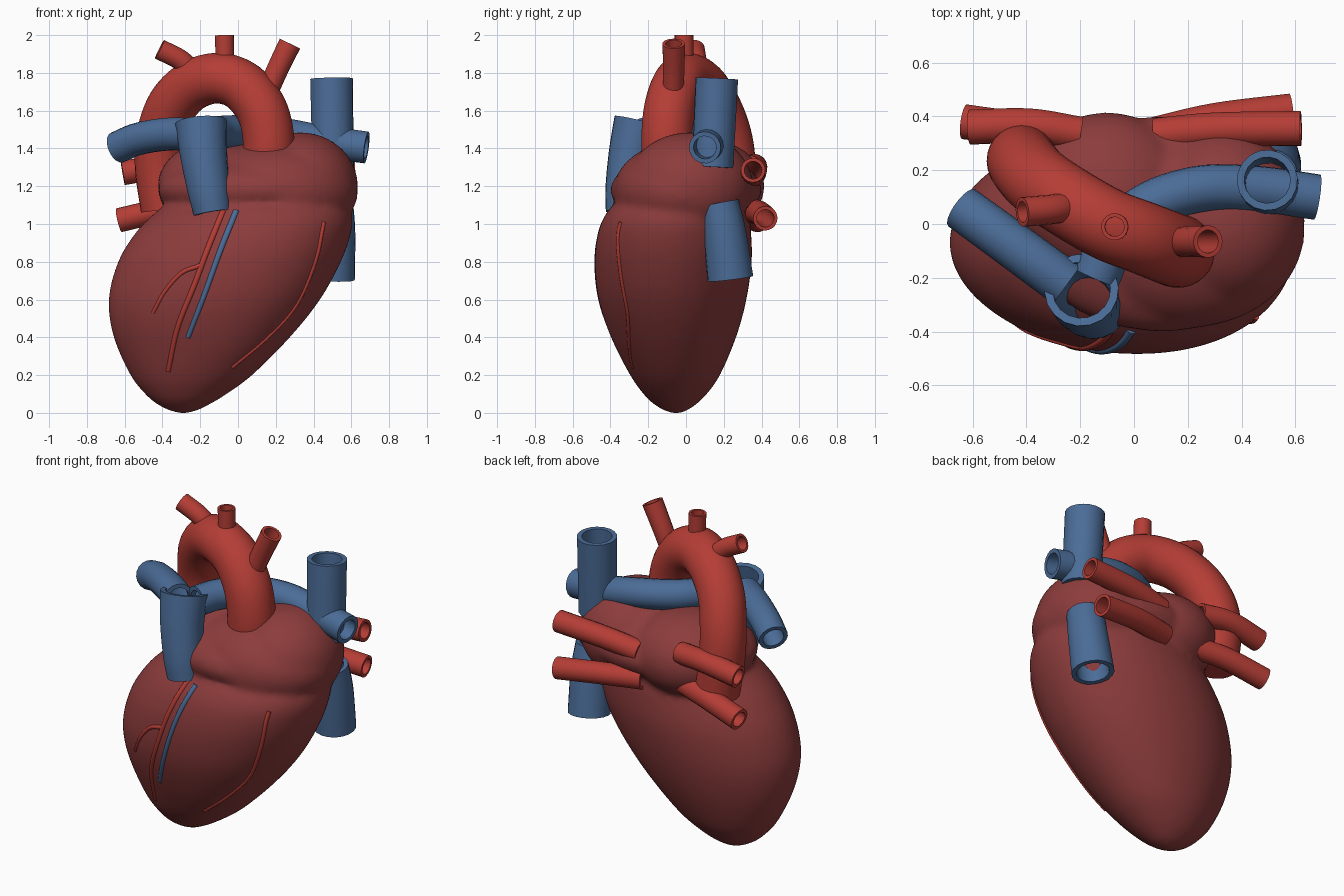
import bpy, bmesh, math
from mathutils import Vector, Matrix

if "Cube" in bpy.data.objects:
    bpy.data.objects.remove(bpy.data.objects["Cube"])


def material(name, rgb):
    m = bpy.data.materials.new(name)
    m.diffuse_color = (*rgb, 1)
    m.use_nodes = True
    m.node_tree.nodes["Principled BSDF"].inputs["Base Color"].default_value = m.diffuse_color
    return m


MUSCLE = material("muscle red", (0.265, 0.045, 0.045))
RED = material("artery red", (0.46, 0.047, 0.036))
BLUE = material("vein blue", (0.07, 0.15, 0.31))


def spline(points, steps):
    """Catmull-Rom through vectors of any size."""
    p = [Vector(q) for q in points]
    p = [p[0] * 2 - p[1]] + p + [p[-1] * 2 - p[-2]]
    out = []
    for i in range(1, len(p) - 2):
        a, b, c, d = p[i - 1:i + 3]
        for s in range(steps):
            t = s / steps
            out.append(0.5 * (b * 2 + (c - a) * t + (a * 2 - b * 5 + c * 4 - d) * t * t
                              + (b * 3 - a - c * 3 + d) * t ** 3))
    return out + [p[-2]]


def loft(bm, rings, closed=False):
    """Skin a list of rings; cap the ends, or join last to first."""
    vs = [[bm.verts.new(c) for c in r] for r in rings]
    n = len(vs[0])
    for a, b in zip(vs, vs[1:] + (vs[:1] if closed else [])):
        for i in range(n):
            j = (i + 1) % n
            bm.faces.new((a[i], a[j], b[j], b[i]))
    if not closed:
        bm.faces.new(vs[0][::-1])
        bm.faces.new(vs[-1])


def finish(name, bm, mat, angle=40):
    bmesh.ops.recalc_face_normals(bm, faces=bm.faces[:])
    me = bpy.data.meshes.new(name)
    bm.to_mesh(me)
    bm.free()
    me.materials.append(mat)
    ob = bpy.data.objects.new(name, me)
    bpy.context.collection.objects.link(ob)
    bpy.ops.object.select_all(action='DESELECT')
    ob.select_set(True)
    bpy.context.view_layer.objects.active = ob
    bpy.ops.object.shade_smooth_by_angle(angle=math.radians(angle))
    return ob


def tube(name, points, r0, r1, mat, sides=18, steps=6, wall=0.72):
    """Vessel along a path; an open pipe, or solid when wall is 0."""
    path = spline(points, steps)
    n = len(path)
    tangent = (path[1] - path[0]).normalized()
    side = tangent.orthogonal().normalized()
    outer, inner = [], []
    for i, c in enumerate(path):
        new = (path[min(i + 1, n - 1)] - path[max(i - 1, 0)]).normalized()
        side = tangent.rotation_difference(new) @ side
        tangent = new
        up = tangent.cross(side)
        r = r0 + (r1 - r0) * i / (n - 1)
        spokes = [r * (math.cos(a) * side + math.sin(a) * up)
                  for a in (k * math.tau / sides for k in range(sides))]
        outer.append([c + s for s in spokes])
        inner.append([c + s * wall for s in spokes])
    bm = bmesh.new()
    if wall:
        loft(bm, outer + inner[::-1], closed=True)
    else:
        loft(bm, outer)
    return finish(name, bm, mat)


# Heart muscle: ventricle cross-sections (z, left, right, front, back)
sections = [
    (0.0, -0.32, -0.26, -0.08, -0.02), (0.015, -0.37, -0.21, -0.12, 0.01),
    (0.05, -0.435, -0.142, -0.175, 0.06), (0.1, -0.492, -0.06, -0.225, 0.11),
    (0.2, -0.57, 0.075, -0.295, 0.18), (0.4, -0.658, 0.275, -0.395, 0.265),
    (0.6, -0.685, 0.435, -0.462, 0.32), (0.8, -0.635, 0.545, -0.482, 0.348),
    (0.95, -0.545, 0.598, -0.465, 0.345), (1.04, -0.46, 0.605, -0.43, 0.335),
    (1.1, -0.38, 0.57, -0.38, 0.31), (1.14, -0.25, 0.45, -0.28, 0.24)]
bm = bmesh.new()
rings = []
for z, xl, xr, yf, yb in spline(sections, 4):
    ring = []
    for k in range(64):
        c, s = math.cos(k * math.tau / 64), math.sin(k * math.tau / 64)
        skew = 0.035 * c * s * min(1, z * 3) if s < 0 else 0   # front leans to the right
        c = abs(c) ** 0.93 if c > 0 else c                     # right side slightly fuller
        ring.append(Vector(((xl + xr) / 2 + (xr - xl) / 2 * c,
                            (yf + yb) / 2 + (yb - yf) / 2 * s + skew, z)))
    rings.append(ring)
loft(bm, rings)
# Atria: a rounded collar, a dome and two lobes
for c, s in (((0.105, 0.0, 1.18), (0.53, 0.4, 0.19)),
             ((0.2, -0.02, 1.17), (0.435, 0.365, 0.27)),
             ((0.33, 0.02, 1.2), (0.305, 0.335, 0.285)),
             ((-0.1, 0.1, 1.2), (0.325, 0.315, 0.25))):
    bmesh.ops.create_uvsphere(bm, u_segments=48, v_segments=28, radius=1,
                              matrix=Matrix.Translation(c) @ Matrix.Diagonal((*s, 1)))
heart = finish("heart_muscle", bm, MUSCLE, 180)
fuse = heart.modifiers.new("fuse", 'REMESH')
fuse.mode = 'VOXEL'
fuse.voxel_size = 0.018
fuse.use_smooth_shade = True
soften = heart.modifiers.new("soften", 'SMOOTH')
soften.factor = 0.5
soften.iterations = 9

# Aorta with its three branches
tube("aorta", [(0.16, -0.095, 1.3), (0.162, -0.1, 1.45), (0.127, -0.088, 1.6), (0.03, -0.05, 1.725),
               (-0.1, 0.0, 1.772), (-0.24, 0.08, 1.735), (-0.35, 0.155, 1.625), (-0.405, 0.215, 1.47),
               (-0.415, 0.24, 1.3), (-0.385, 0.245, 1.08)], 0.138, 0.13, RED, sides=28, wall=0)
tube("aorta_branch_left", [(-0.22, 0.07, 1.78), (-0.3, 0.055, 1.865), (-0.415, 0.045, 1.925)],
     0.055, 0.055, RED)
tube("aorta_branch_middle", [(-0.07, -0.01, 1.8), (-0.07, -0.01, 1.9), (-0.072, -0.01, 2.0)],
     0.05, 0.05, RED)
tube("aorta_branch_right", [(0.15, -0.07, 1.68), (0.21, -0.065, 1.82), (0.275, -0.065, 1.955)],
     0.055, 0.06, RED)

# Pulmonary trunk leaning back into its two arms
tube("pulmonary_trunk", [(-0.135, -0.325, 1.06), (-0.155, -0.315, 1.18), (-0.182, -0.285, 1.37),
                         (-0.195, -0.245, 1.54)], 0.1, 0.138, BLUE, wall=0.78)
tube("pulmonary_arm_left", [(-0.25, -0.225, 1.475), (-0.38, -0.13, 1.475), (-0.53, -0.02, 1.45),
                            (-0.64, 0.06, 1.405)], 0.088, 0.085, BLUE)
tube("pulmonary_arm_right", [(-0.14, -0.2, 1.478), (-0.08, -0.07, 1.487), (0.04, 0.06, 1.49),
                             (0.24, 0.13, 1.475), (0.46, 0.13, 1.435), (0.68, 0.1, 1.405)],
     0.088, 0.085, BLUE)

# Great veins above and below
tube("upper_great_vein", [(0.505, 0.14, 1.3), (0.5, 0.15, 1.5), (0.495, 0.163, 1.77)],
     0.11, 0.113, BLUE, wall=0.76)
tube("lower_great_vein", [(0.505, 0.175, 1.11), (0.508, 0.205, 0.95), (0.497, 0.235, 0.71)],
     0.105, 0.122, BLUE, wall=0.76)

# Lung veins, two each side
for name, pts in {
    "lung_vein_right_upper": [(0.08, 0.33, 1.23), (0.3, 0.35, 1.265), (0.62, 0.355, 1.285)],
    "lung_vein_right_lower": [(0.06, 0.33, 1.07), (0.3, 0.385, 1.06), (0.585, 0.42, 1.03)],
    "lung_vein_left_upper": [(-0.2, 0.335, 1.3), (-0.39, 0.365, 1.305), (-0.61, 0.36, 1.27)],
    "lung_vein_left_lower": [(-0.2, 0.3, 1.1), (-0.39, 0.345, 1.075), (-0.63, 0.38, 1.02)],
}.items():
    tube(name, pts, 0.064, 0.065, RED)

# Surface vessels, dropped onto the front of the muscle
bpy.context.view_layer.update()
skin = heart.evaluated_get(bpy.context.evaluated_depsgraph_get())
for name, pts, r, mat in (
    ("front_artery", [(-0.075, 1.08), (-0.16, 0.87), (-0.23, 0.68), (-0.32, 0.45), (-0.37, 0.22)],
     0.017, RED),
    ("front_artery_branch", [(-0.2, 0.78), (-0.3, 0.74), (-0.39, 0.64), (-0.45, 0.53)], 0.013, RED),
    ("front_vein", [(-0.01, 1.07), (-0.09, 0.87), (-0.18, 0.62), (-0.265, 0.4)], 0.017, BLUE),
    ("side_artery", [(0.455, 1.01), (0.41, 0.8), (0.31, 0.57), (0.16, 0.4), (-0.03, 0.24)],
     0.013, RED)):
    path = []
    for x, z in spline(pts, 4):
        hit, loc, normal, _ = skin.ray_cast(Vector((x, -2, z)), Vector((0, 1, 0)))
        if hit:
            path.append(loc - normal * r * 0.25)
    tube(name, path, r, r * 0.8, mat, sides=10, steps=2, wall=0)
